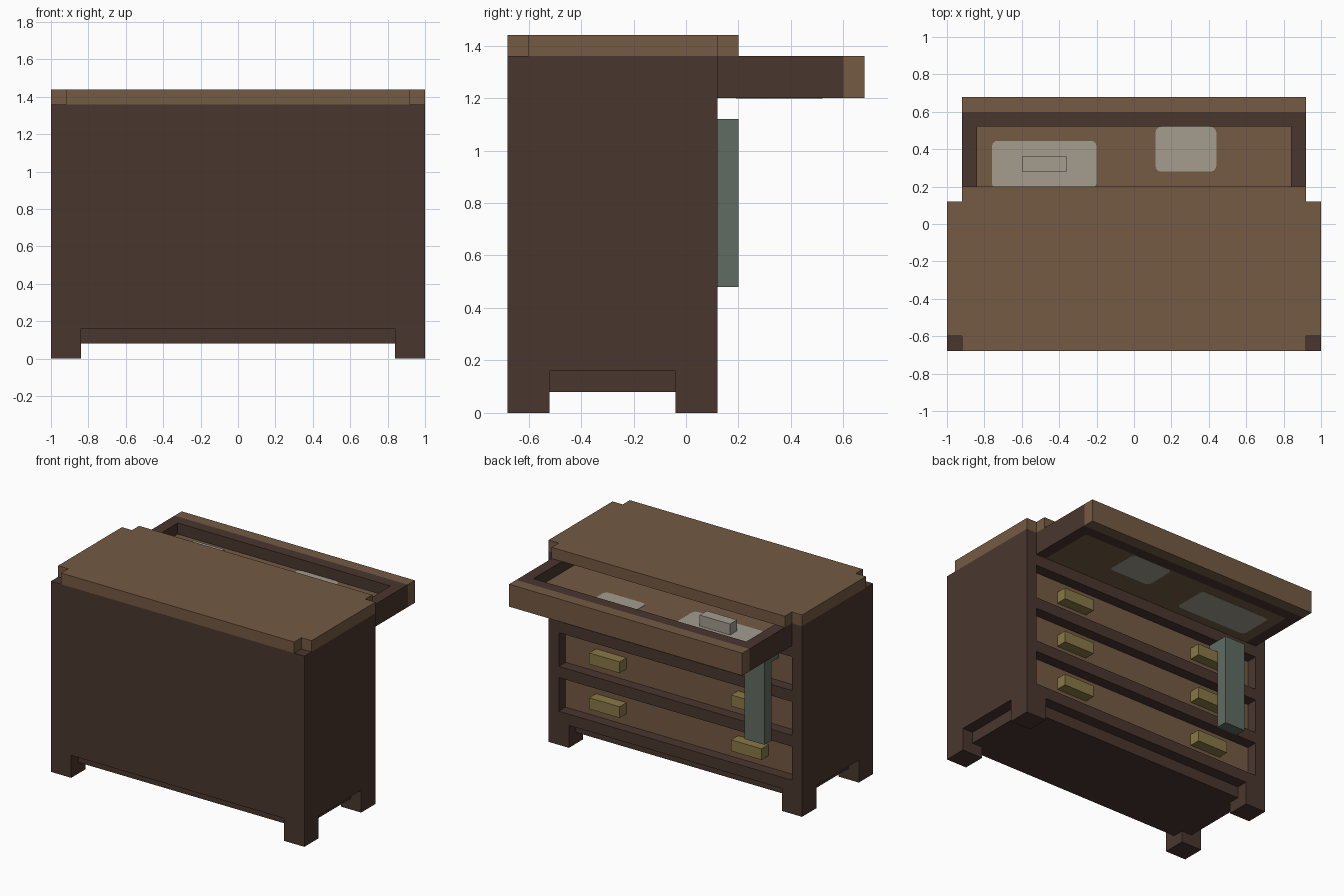
import bpy
import bmesh
from math import pi, sin, cos

cube = bpy.data.objects.get("Cube")
if cube:
    bpy.data.objects.remove(cube, do_unlink=True)


def material(name, rgb):
    mat = bpy.data.materials.new(name)
    mat.use_nodes = True
    mat.diffuse_color = (*rgb, 1)
    mat.node_tree.nodes["Principled BSDF"].inputs["Base Color"].default_value = (*rgb, 1)
    return mat


DARK = material("dark wood", (0.068, 0.037, 0.028))
LIGHT = material("light wood", (0.175, 0.103, 0.056))
BRASS = material("dull brass", (0.25, 0.19, 0.06))
GREEN = material("grey green cloth", (0.117, 0.15, 0.122))
PALE = material("pale linen", (0.37, 0.335, 0.272))


def finish(name, bm, mat):
    bmesh.ops.recalc_face_normals(bm, faces=bm.faces)
    mesh = bpy.data.meshes.new(name)
    bm.to_mesh(mesh)
    bm.free()
    mesh.materials.append(mat)
    obj = bpy.data.objects.new(name, mesh)
    bpy.context.collection.objects.link(obj)
    return obj


def boxes(name, mat, *spans):
    """One object made of boxes, each given as x, y and z ranges."""
    bm = bmesh.new()
    for span in spans:
        new = bmesh.ops.create_cube(bm, size=1)["verts"]
        for v in new:
            v.co = [(a + b) / 2 + c * (b - a) for c, (a, b) in zip(v.co, span)]
    return finish(name, bm, mat)


def slab(name, mat, outline, z0, z1):
    """A flat outline extruded upward."""
    bm = bmesh.new()
    face = bm.faces.new([bm.verts.new((x, y, z0)) for x, y in outline])
    top = bmesh.ops.extrude_face_region(bm, geom=[face])["geom"]
    bmesh.ops.translate(bm, vec=(0, 0, z1 - z0),
                        verts=[g for g in top if isinstance(g, bmesh.types.BMVert)])
    return finish(name, bm, mat)


def rounded(x0, x1, y0, y1, r=0.03, steps=3):
    """Outline of a rectangle with rounded corners."""
    centres = [(x1 - r, y1 - r), (x0 + r, y1 - r), (x0 + r, y0 + r), (x1 - r, y0 + r)]
    return [(cx + r * cos(a), cy + r * sin(a))
            for i, (cx, cy) in enumerate(centres)
            for a in [(i + k / steps) * pi / 2 for k in range(steps + 1)]]


U = 0.08                    # board thickness
BACK, FACE = -0.68, 0.12    # carcass depth
INNER = FACE - U            # recessed drawer plane
TOP = 1.36

# Carcass, base and feet
boxes("carcass", DARK, ((-1, 1), (BACK, INNER), (2 * U, TOP)))
boxes("base_plinth", DARK, ((-0.92, 0.92), (BACK + U, INNER), (U, 2 * U)))
for side, x in (("right", (-1, -0.84)), ("left", (0.84, 1))):
    for end, y in (("front", (BACK, BACK + 2 * U)), ("back", (FACE - 2 * U, FACE))):
        boxes(f"{end}_{side}_foot", DARK, (x, y, (0, 2 * U)))

# Frame around the drawers
boxes("frame_stiles", DARK,
      *[(x, (INNER, FACE), (2 * U, TOP)) for x in ((-1, -0.92), (0.92, 1))])
boxes("frame_rails", DARK,
      *[((-0.92, 0.92), (INNER, FACE), (z, z + U)) for z in (0.16, 0.48, 0.80, 1.12)])

# Closed drawers with two handles each
for i in range(3):
    z = 0.24 + 0.32 * i
    boxes(f"drawer_front_{i + 1}", LIGHT, ((-0.92, 0.92), (INNER - 0.01, INNER + 0.003), (z, z + 3 * U)))
    boxes(f"drawer_handles_{i + 1}", BRASS,
          *[(x, (INNER, FACE), (z + U, z + 2 * U)) for x in ((-0.68, -0.44), (0.44, 0.68))])

# Stepped table top
quarter = [(0.92, FACE + U), (0.92, FACE), (1, FACE), (1, BACK + U), (0.92, BACK + U), (0.92, BACK)]
slab("table_top", LIGHT, quarter + [(-x, y) for x, y in reversed(quarter)], TOP, TOP + U)

# Open top drawer
boxes("open_drawer_front", LIGHT, ((-0.92, 0.92), (0.60, 0.68), (1.20, TOP)))
boxes("open_drawer_rim", DARK,
      ((-0.92, 0.92), (0.52, 0.60), (1.20, TOP)),
      ((-0.92, -0.84), (INNER, 0.52), (1.20, TOP)),
      ((0.84, 0.92), (INNER, 0.52), (1.20, TOP)))
boxes("open_drawer_floor", LIGHT, ((-0.84, 0.84), (INNER, 0.52), (1.20, 1.28)))

# Linen inside the open drawer
slab("folded_linen_small", PALE, rounded(0.115, 0.44, 0.28, 0.52), 1.198, 1.282)
slab("folded_linen_large", PALE, rounded(-0.76, -0.20, 0.19, 0.445), 1.198, 1.282)
boxes("small_box", PALE, ((-0.60, -0.36), (0.28, 0.36), (1.28, TOP)))

# Cloth hanging out of a closed drawer
boxes("hanging_cloth", GREEN,
      ((-0.76, -0.60), (FACE, FACE + U), (0.48, 1.12)),
      ((-0.76, -0.60), (INNER, FACE), (1.04, 1.12)))
